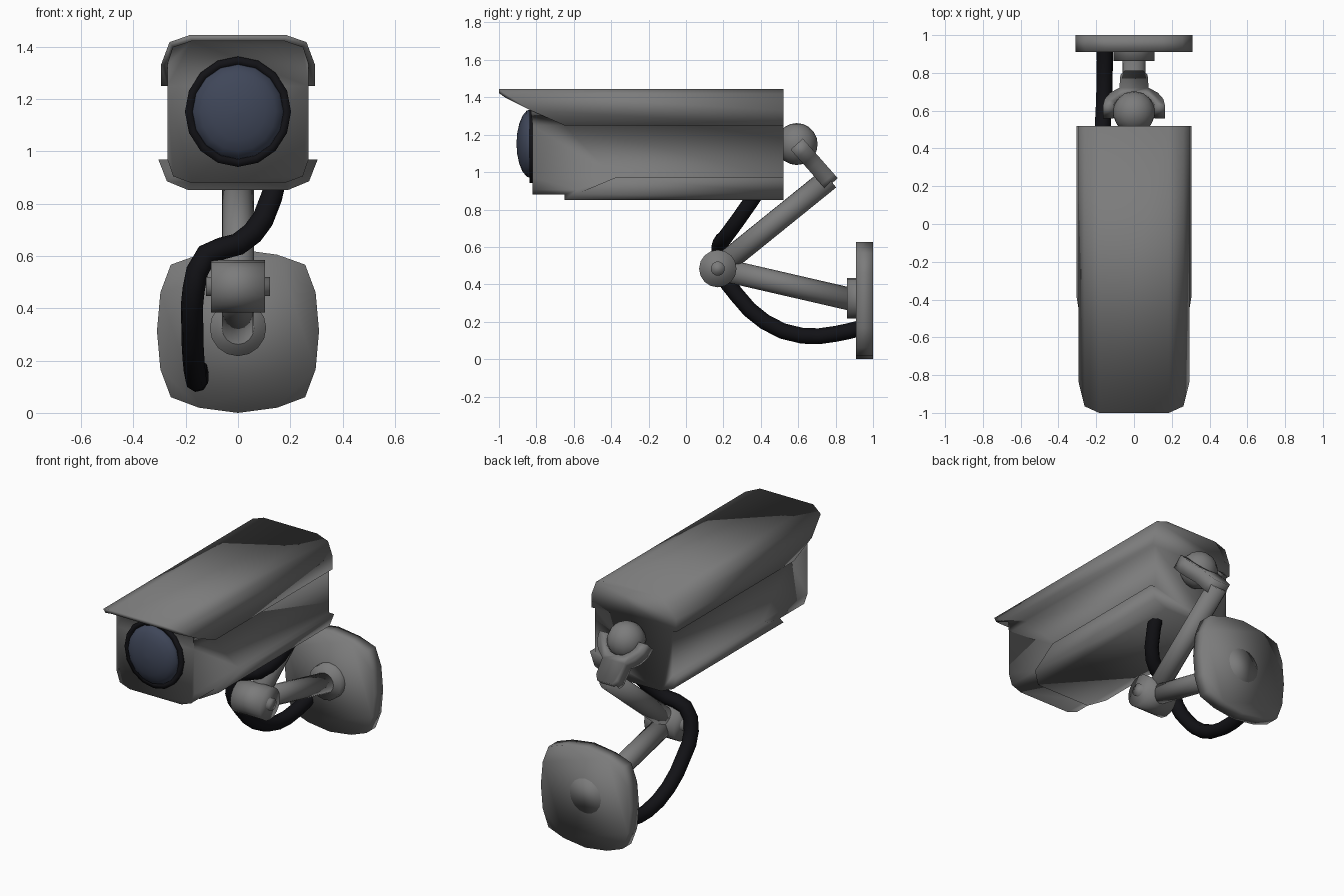
import bpy, bmesh, math
from mathutils import Vector

if "Cube" in bpy.data.objects:
    bpy.data.objects.remove(bpy.data.objects["Cube"])

X, Y, Z = Vector((1, 0, 0)), Vector((0, 1, 0)), Vector((0, 0, 1))


def material(name, rgb):
    m = bpy.data.materials.new(name)
    m.diffuse_color = (*rgb, 1)
    m.use_nodes = True
    m.node_tree.nodes["Principled BSDF"].inputs["Base Color"].default_value = m.diffuse_color
    return m


GREY = material("dark_grey_paint", (0.2, 0.2, 0.2))
BLACK = material("black_rubber", (0.006, 0.006, 0.008))
GLASS = material("dark_blue_glass", (0.05, 0.062, 0.1))


def finish(ob, mat=GREY):
    """Colour and shade fully smooth, as the low-poly original is."""
    ob.data.materials.append(mat)
    bpy.ops.object.select_all(action='DESELECT')
    ob.select_set(True)
    bpy.context.view_layer.objects.active = ob
    bpy.ops.object.shade_smooth()
    return ob


def make(name, verts, faces, mat=GREY):
    bm = bmesh.new()
    vs = [bm.verts.new(v) for v in verts]
    for f in faces:
        bm.faces.new([vs[i] for i in f])
    bmesh.ops.remove_doubles(bm, verts=bm.verts, dist=1e-5)
    bmesh.ops.recalc_face_normals(bm, faces=bm.faces)
    me = bpy.data.meshes.new(name)
    bm.to_mesh(me)
    bm.free()
    ob = bpy.data.objects.new(name, me)
    bpy.context.collection.objects.link(ob)
    return finish(ob, mat)


def mirrored(half):
    """Right half outline -> whole outline, mirrored over x = 0."""
    return half + [(-a, b) for a, b in reversed(half) if abs(a) > 1e-6]


def loft(name, loops, mat=GREY):
    """Skin equal-length closed loops and cap both ends."""
    n = len(loops[0])
    faces = [list(range(n)), list(range((len(loops) - 1) * n, len(loops) * n))]
    for k in range(len(loops) - 1):
        for i in range(n):
            j = (i + 1) % n
            faces.append([k * n + i, k * n + j, (k + 1) * n + j, (k + 1) * n + i])
    return make(name, [v for l in loops for v in l], faces, mat)


def prism(name, outline, origin, u, v, w, h0, h1):
    """Outline in the u, v plane pushed from h0 to h1 along w."""
    return loft(name, [[Vector(origin) + u * a + v * b + w * h for a, b in outline] for h in (h0, h1)])


def rod(name, a, b, r, n=16):
    a, b = Vector(a), Vector(b)
    w = (b - a).normalized()
    u = w.orthogonal().normalized()
    ring = [(r * math.cos(math.tau * i / n), r * math.sin(math.tau * i / n)) for i in range(n)]
    return prism(name, ring, a, u, w.cross(u), w, 0, (b - a).length)


def lathe(name, profile, mat, n=16):
    """Spin (radius, y) points about the lens axis, slightly taller than wide."""
    return loft(name, [[(r * math.sin(math.tau * k / n), y, 1.152 + 1.04 * r * math.cos(math.tau * k / n))
                        for k in range(n)] for r, y in profile], mat)


# Camera housing with sun hood and lower tray in one skin.
# Half section, bottom to top: outer x, outer z, inner x, inner z, front y
half = [(0.19, 0.852, 0.18, 0.88, -0.65), (0.272, 0.886, 0.248, 0.905, -0.58),
        (0.305, 0.97, 0.27, 0.97, -0.38), (0.27, 0.97, 0.27, 0.97, -0.38),
        (0.27, 1.25, 0.27, 1.25, -0.65), (0.295, 1.25, 0.27, 1.25, -0.65),
        (0.295, 1.33, 0.27, 1.33, -0.83), (0.262, 1.418, 0.248, 1.398, -0.965),
        (0.185, 1.445, 0.178, 1.422, -1.0)]
full = half + [(-a, b, -c, d, y) for a, b, c, d, y in reversed(half)]
loft("camera_housing", [[(a, 0.52, b) for a, b, c, d, y in full],
                        [(a, y, b) for a, b, c, d, y in full],
                        [(c, y, d) for a, b, c, d, y in full],
                        [(c, -0.82, d) for a, b, c, d, y in full]])

# Lens dome and black ring
lathe("lens_ring", [(0.2, -0.81), (0.203, -0.838), (0.172, -0.838), (0.172, -0.815)], BLACK)
lathe("lens_dome", [(0.178 * math.cos(t), -0.828 - 0.078 * math.sin(t))
                    for t in map(math.radians, (0, 18, 36, 54, 72, 87))], GLASS)

# Ball joint behind the housing
bpy.ops.mesh.primitive_uv_sphere_add(segments=14, ring_count=10, radius=0.112, location=(0, 0.592, 1.15))
ball = bpy.context.object
ball.name = "ball_joint"
finish(ball)

# Fork gripping the ball
d = Vector((0, 0.66, -0.75)).normalized()
inner = [(0.108 * math.sin(a), 0.108 * math.cos(a)) for a in map(math.radians, (0, 25, 50, 70, 90))]
outer = [(0.165 * math.sin(a), 0.165 * math.cos(a)) for a in map(math.radians, (90, 70, 50, 28))]
prism("ball_fork", mirrored(inner + outer + [(0.072, 0.25), (0.05, 0.282)]),
      (0, 0.592, 1.15), X, d, X.cross(d), -0.044, 0.044)

# Two arms and the elbow between them
elbow = Vector((0, 0.17, 0.484))
rod("upper_arm", (0, 0.765, 0.965), elbow, 0.061)
rod("lower_arm", elbow, (0, 0.89, 0.318), 0.061)
rod("elbow_barrel", elbow - X * 0.103, elbow + X * 0.103, 0.1)
rod("elbow_pin", elbow - X * 0.122, elbow + X * 0.122, 0.038, 12)

# Wall plate and flange
rod("arm_flange", (0, 0.862, 0.325), (0, 1.001, 0.325), 0.108)
prism("wall_plate", mirrored([(0, 0), (0.15, 0.02), (0.257, 0.06), (0.297, 0.167), (0.31, 0.313),
                              (0.297, 0.46), (0.257, 0.567), (0.15, 0.605), (0, 0.626)]),
      (0, 0, 0), X, Z, Y, 0.91, 1.0)

# Cable hanging from housing to wall plate
path = [(0.15, 0.4, 0.92), (0.095, 0.275, 0.74), (0, 0.205, 0.645), (-0.12, 0.18, 0.605),
        (-0.17, 0.19, 0.47), (-0.175, 0.27, 0.345), (-0.17, 0.42, 0.2),
        (-0.16, 0.62, 0.125), (-0.155, 0.8, 0.135), (-0.155, 0.93, 0.165)]
cu = bpy.data.curves.new("cable", 'CURVE')
cu.dimensions = '3D'
cu.bevel_depth = 0.043
cu.bevel_resolution = 2
cu.resolution_u = 2
cu.use_fill_caps = True
sp = cu.splines.new('BEZIER')
sp.bezier_points.add(len(path) - 1)
for bp, co in zip(sp.bezier_points, path):
    bp.co = co
    bp.handle_left_type = bp.handle_right_type = 'AUTO'
cable = bpy.data.objects.new("cable", cu)
bpy.context.collection.objects.link(cable)
bpy.ops.object.select_all(action='DESELECT')
cable.select_set(True)
bpy.context.view_layer.objects.active = cable
bpy.ops.object.convert(target='MESH')
finish(bpy.context.object, BLACK)
